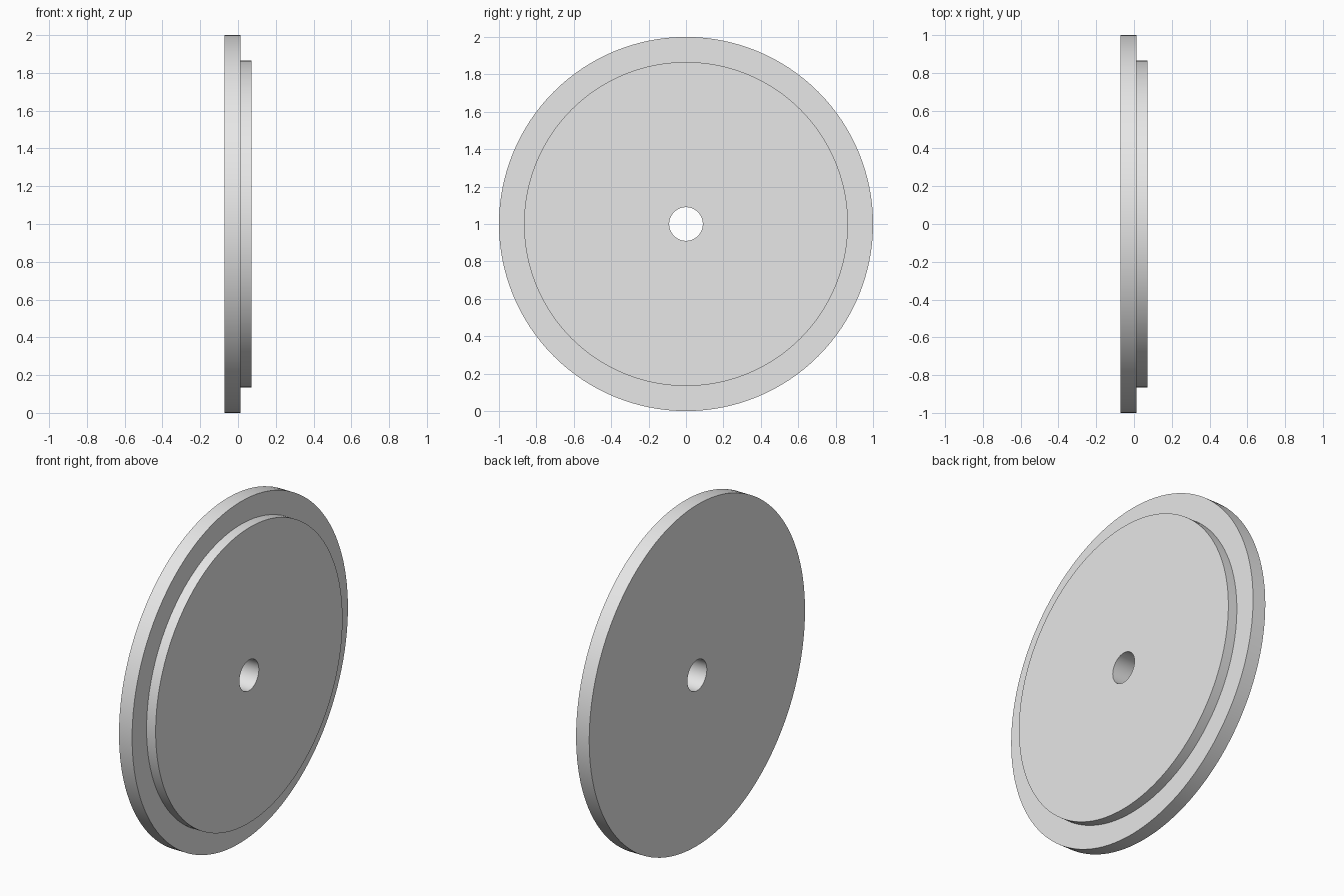
import bpy
import bmesh
import math

cube = bpy.data.objects.get("Cube")
if cube:
    bpy.data.objects.remove(cube, do_unlink=True)

# Plain grey material
grey = bpy.data.materials.new("light_grey")
grey.use_nodes = True
grey.diffuse_color = (0.8, 0.8, 0.8, 1)
grey.node_tree.nodes["Principled BSDF"].inputs["Base Color"].default_value = grey.diffuse_color

SEGMENTS = 128
HALF_WIDTH, STEP_X = 0.072, 0.013
RIM_R, STEP_R, BORE_R = 1.0, 0.866, 0.09

# Cross-section (x along the axle, radius): rim, raised step and bore
profile = [
    (-HALF_WIDTH, BORE_R),
    (-HALF_WIDTH, RIM_R),
    (STEP_X, RIM_R),
    (STEP_X, STEP_R),
    (HALF_WIDTH, STEP_R),
    (HALF_WIDTH, BORE_R),
]

# Turn the closed cross-section around the x axis
bm = bmesh.new()
verts = [bm.verts.new((x, 0, r)) for x, r in profile]
edges = [bm.edges.new((a, b)) for a, b in zip(verts, verts[1:] + verts[:1])]
bmesh.ops.spin(bm, geom=verts + edges, cent=(0, 0, 0), axis=(1, 0, 0),
               angle=math.tau, steps=SEGMENTS, use_merge=True)
bmesh.ops.remove_doubles(bm, verts=bm.verts[:], dist=0.0001)
bmesh.ops.recalc_face_normals(bm, faces=bm.faces[:])

mesh = bpy.data.meshes.new("stepped_disc")
bm.to_mesh(mesh)
bm.free()
mesh.materials.append(grey)

disc = bpy.data.objects.new("stepped_disc", mesh)
disc.location.z = RIM_R
bpy.context.collection.objects.link(disc)

# Smooth round walls with crisp corners
bpy.ops.object.select_all(action="DESELECT")
disc.select_set(True)
bpy.context.view_layer.objects.active = disc
bpy.ops.object.shade_smooth_by_angle(angle=math.radians(30))
